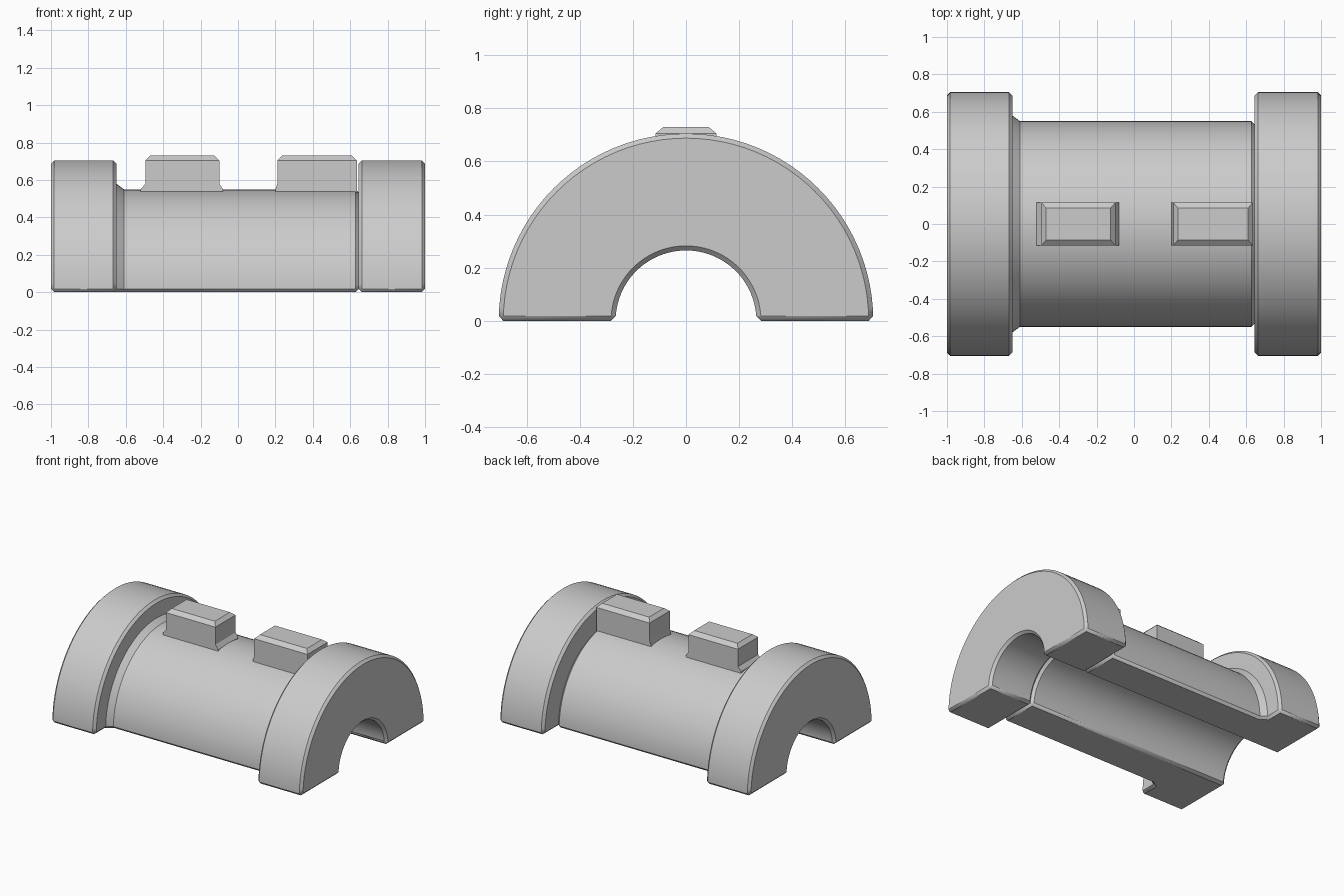
import bpy, bmesh
from math import pi, radians
from mathutils import Vector

cube = bpy.data.objects.get("Cube")
if cube:
    bpy.data.objects.remove(cube)

grey = bpy.data.materials.new("plain_grey")
grey.use_nodes = True
colour = (0.6, 0.6, 0.6, 1)
grey.diffuse_color = colour
grey.node_tree.nodes["Principled BSDF"].inputs["Base Color"].default_value = colour

BORE, BODY, RIM = 0.265, 0.55, 0.705
SEAM = 0.645


def finish(name, bm, bevel):
    """Turn a bmesh into a chamfered, smooth-shaded grey object."""
    bmesh.ops.recalc_face_normals(bm, faces=bm.faces)
    mesh = bpy.data.meshes.new(name)
    bm.to_mesh(mesh)
    bm.free()
    mesh.materials.append(grey)
    obj = bpy.data.objects.new(name, mesh)
    bpy.context.collection.objects.link(obj)
    if bevel:
        mod = obj.modifiers.new("edge_chamfer", 'BEVEL')
        mod.width = bevel
        mod.segments = 1
        mod.limit_method = 'ANGLE'
        mod.angle_limit = radians(60)
    bpy.ops.object.select_all(action='DESELECT')
    obj.select_set(True)
    bpy.context.view_layer.objects.active = obj
    bpy.ops.object.shade_smooth_by_angle(angle=radians(30))
    return obj


def half_turned(name, profile, bevel, steps=48):
    """Sweep an (x, radius) profile half a turn over the x axis."""
    bm = bmesh.new()
    start = bm.faces.new([bm.verts.new((x, r, 0)) for x, r in profile])
    spun = bmesh.ops.spin(bm, geom=[start] + start.edges[:] + start.verts[:],
                          cent=(0, 0, 0), axis=(1, 0, 0), angle=pi,
                          steps=steps, use_duplicate=False)
    # Close the starting foot if the sweep consumed it
    bmesh.ops.holes_fill(bm, edges=[e for e in bm.edges if e.is_boundary], sides=0)
    return finish(name, bm, bevel)


# Half pipe with its joined rim and a small fillet at the step
half_turned("pipe_body", [(-1, BORE), (-1, RIM), (-0.65, RIM), (-0.65, 0.58),
                          (-0.61, BODY), (SEAM, BODY), (SEAM, BORE)], 0.018)

# Separate rim at the other end
half_turned("end_rim", [(SEAM, BORE), (SEAM, RIM), (1, RIM), (1, BORE)], 0.022)


def pad(name, x0, x1, flare0, flare1):
    """Stack rectangular sections: flared foot, straight wall, chamfered top."""
    sections = [(0.50, flare0, flare1, 0.115), (0.55, flare0, flare1, 0.115),
                (0.58, 0, 0, 0.115), (0.705, 0, 0, 0.115), (0.73, -0.025, -0.025, 0.085)]
    bm = bmesh.new()
    rings = []
    for z, a, b, w in sections:
        corners = ((x0 - a, -w), (x1 + b, -w), (x1 + b, w), (x0 - a, w))
        rings.append([bm.verts.new(Vector((x, y, z))) for x, y in corners])
    for low, high in zip(rings, rings[1:]):
        for i in range(4):
            j = (i + 1) % 4
            bm.faces.new((low[i], low[j], high[j], high[i]))
    bm.faces.new(rings[0])
    bm.faces.new(rings[-1])
    return finish(name, bm, 0)


# Raised pads along the crown
pad("right_pad", -0.495, -0.10, 0.025, 0.02)
pad("left_pad", 0.21, 0.635, 0.01, 0)
